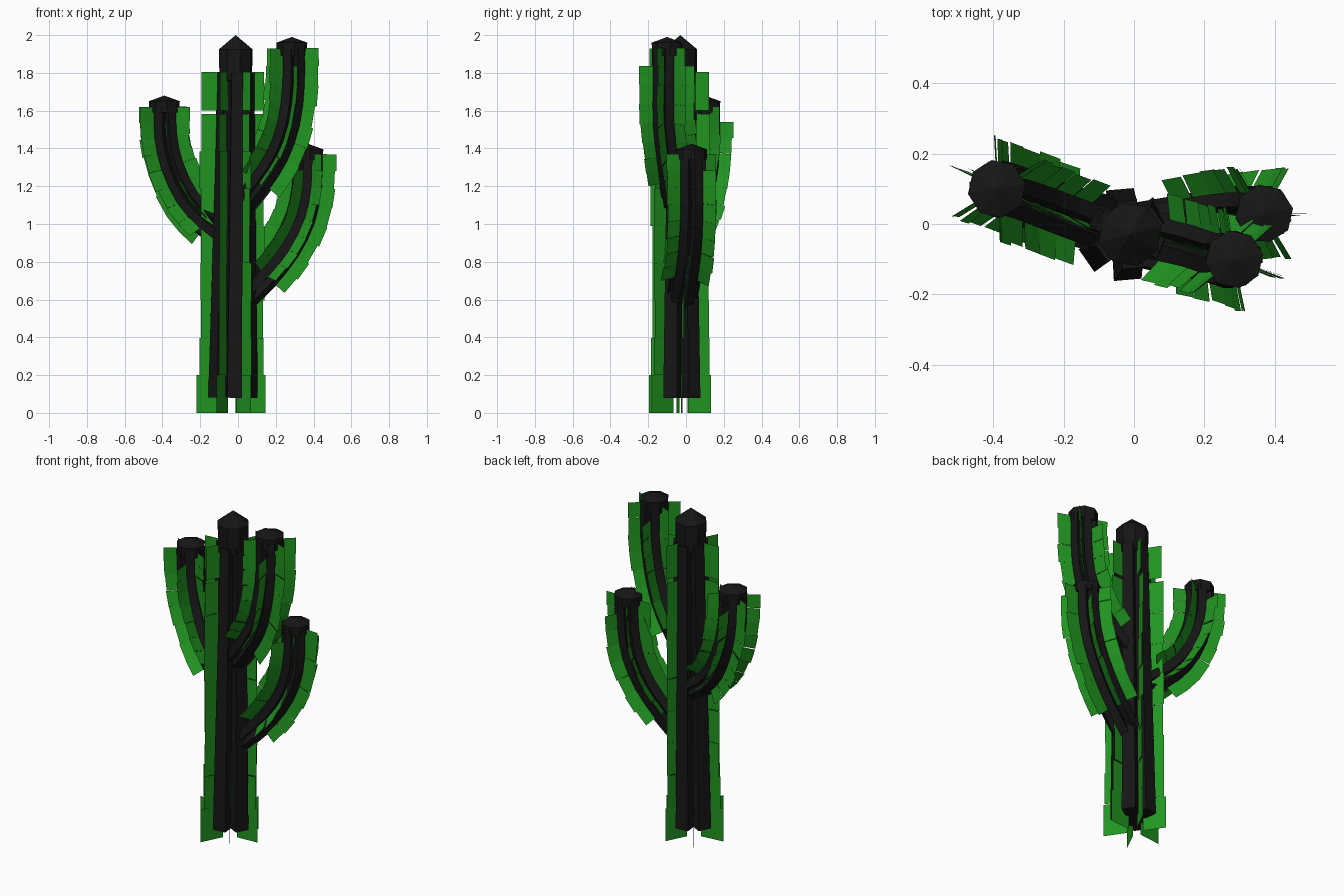
import bpy, random
from math import sin, cos, radians
from mathutils import Vector, Matrix

if "Cube" in bpy.data.objects:
    bpy.data.objects.remove(bpy.data.objects["Cube"])

random.seed(4)
Z = Vector((0, 0, 1))


def material(name, rgb):
    m = bpy.data.materials.new(name)
    m.diffuse_color = (*rgb, 1)
    m.use_nodes = True
    m.node_tree.nodes["Principled BSDF"].inputs["Base Color"].default_value = m.diffuse_color
    return m


DARK = material("dark_core", (0.008, 0.008, 0.008))
GREEN = material("green_fin", (0.015, 0.3, 0.015))


def make(name, verts, faces, mat):
    me = bpy.data.meshes.new(name)
    me.from_pydata([tuple(v) for v in verts], [], faces)
    me.update()
    me.materials.append(mat)
    ob = bpy.data.objects.new(name, me)
    bpy.context.collection.objects.link(ob)
    return ob


def smooth_path(pts, n):
    """Catmull-Rom resampling of the control points."""
    p = [Vector(q) for q in pts]
    p = [2 * p[0] - p[1]] + p + [2 * p[-1] - p[-2]]
    out = []
    for i in range(1, len(p) - 2):
        a, b, c, d = p[i - 1:i + 3]
        for k in range(n):
            t = k / n
            out.append(0.5 * (2 * b + (c - a) * t + (2 * a - 5 * b + 4 * c - d) * t * t
                              + (3 * b - a - 3 * c + d) * t ** 3))
    return out + [p[-2]]


def frames(path):
    """Each point with the rotation that turns z onto the path direction."""
    res = []
    for i, p in enumerate(path):
        t = path[min(i + 1, len(path) - 1)] - path[max(i - 1, 0)]
        res.append((p, Z.rotation_difference(t.normalized()).to_matrix()))
    return res


def at(frame, ang, r):
    p, rot = frame
    a = radians(ang)
    return p + rot @ Vector((r * cos(a), r * sin(a), 0))


def core(name, fr, turn, r0, r1):
    """Ribbed tube: six flat ridges with valleys where the fins sit."""
    verts, faces, n = [], [], 18
    for i, f in enumerate(fr):
        r = r0 + (r1 - r0) * i / (len(fr) - 1)
        for k in range(6):
            a = turn + 60 * k
            verts += [at(f, a, r * 0.55), at(f, a + 13, r), at(f, a + 47, r)]
    for i in range(len(fr) - 1):
        for k in range(n):
            a, b = i * n + k, i * n + (k + 1) % n
            faces.append((a, b, b + n, a + n))
    faces.append(tuple(reversed(range(n))))
    faces.append(tuple(range((len(fr) - 1) * n, len(fr) * n)))
    make(name, verts, faces, DARK)


def cap(name, c, r, z0, z1, z2, turn):
    """Eight-sided cap with a shallow point."""
    verts = []
    for z, s in ((z0, 0.97), (z1, 1.0)):
        verts += [at((Vector((c[0], c[1], z)), Matrix.Identity(3)), turn + 45 * k, r * s) for k in range(8)]
    verts.append(Vector((c[0], c[1], z2)))
    faces = [(k, (k + 1) % 8, (k + 1) % 8 + 8, k + 8) for k in range(8)]
    faces += [(k + 8, (k + 1) % 8 + 8, 16) for k in range(8)]
    faces.append(tuple(reversed(range(8))))
    make(name, verts, faces, DARK)


def fins(name, fr, turn, inner, outer, first, lasts):
    """Six rows of thin separate cards standing radially on the core."""
    verts, faces = [], []
    for k in range(6):
        a = turn + 60 * k
        for i in range(first, lasts[k % len(lasts)]):
            o = outer + random.uniform(-0.006, 0.006)
            da = random.uniform(-2, 2)
            n = len(verts)
            verts += [at(fr[i], a + da, inner), at(fr[i], a + da, o),
                      at(fr[i + 1], a + da, o), at(fr[i + 1], a + da, inner)]
            faces.append((n, n + 1, n + 2, n + 3))
    make(name, verts, faces, GREEN)


# Trunk
tz = [0.08, 0.5, 0.9, 1.3, 1.8]
trunk = frames([Vector((-0.03 + 0.01 * z, -0.03, z)) for z in tz])
core("trunk_core", trunk, 5, 0.135, 0.1)
cap("trunk_cap", (-0.012, -0.03), 0.092, 1.76, 1.925, 2.0, 15)
low = frames([Vector((-0.033, -0.03, z)) for z in (0, 0.2)])
fins("trunk_base_fins", low, 5, 0.045, 0.183, 0, [1])
mid = frames([Vector((-0.03, -0.03, 0.2 + z * 0.1975)) for z in range(8)])
fins("trunk_fins", mid, 5, 0.045, 0.168, 0, [7])
top = frames([Vector((-0.022, -0.03, z)) for z in (1.6, 1.805)])
fins("trunk_top_fins", top, 5, 0.045, 0.165, 0, [1])

# Arms: path, fin rotation, cap heights
arms = {
    "left_arm": ([(-0.05, -0.01, 0.93), (-0.16, 0.02, 1.01), (-0.27, 0.06, 1.13),
                  (-0.35, 0.09, 1.3), (-0.385, 0.1, 1.46), (-0.39, 0.1, 1.62)], 33, (1.59, 1.65, 1.68)),
    "low_right_arm": ([(0.03, -0.02, 0.62), (0.14, 0.0, 0.73), (0.25, 0.02, 0.87),
                       (0.33, 0.03, 1.03), (0.365, 0.03, 1.2), (0.37, 0.03, 1.37)], 0, (1.34, 1.395, 1.425)),
    "high_right_arm": ([(0.02, -0.04, 1.12), (0.11, -0.06, 1.23), (0.2, -0.08, 1.37),
                        (0.26, -0.1, 1.54), (0.285, -0.1, 1.74), (0.285, -0.1, 1.93)], 40, (1.89, 1.96, 1.99)),
}
for name, (pts, turn, zs) in arms.items():
    fr = frames(smooth_path(pts, 2))
    core(name + "_core", fr, turn, 0.085, 0.08)
    fins(name + "_fins", fr, turn, 0.03, 0.147, 2, [10, 9, 10, 10, 9])
    cap(name + "_cap", pts[-1], 0.083, *zs, 10)
